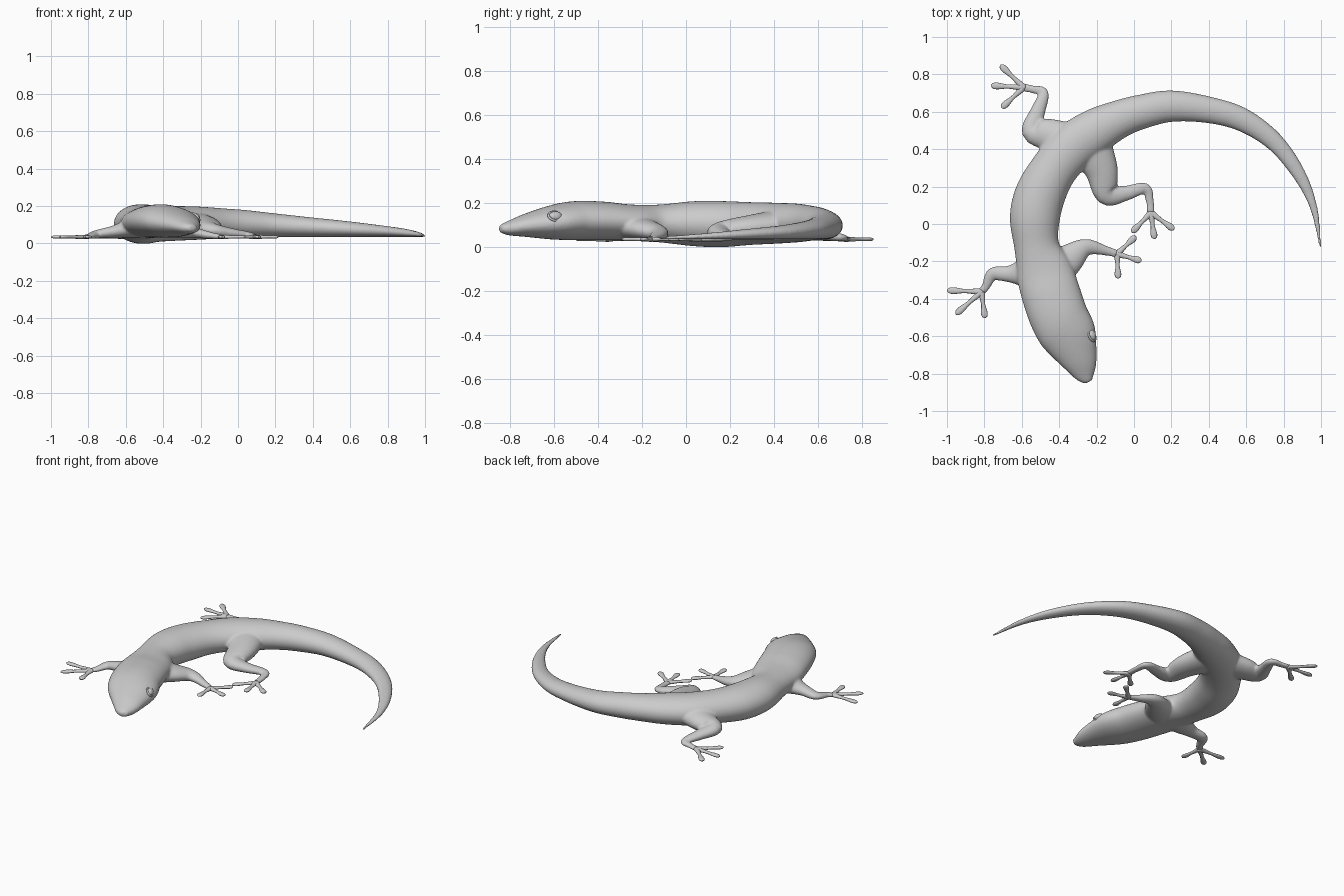
import bpy, bmesh, math
from mathutils import Vector

if "Cube" in bpy.data.objects:
    bpy.data.objects.remove(bpy.data.objects["Cube"])


def spline(pts, n):
    """Catmull-Rom resampling of (x, y, half width, z low, z high) sections."""
    P = [Vector(p) for p in pts]
    P = [P[0] * 2 - P[1]] + P + [P[-1] * 2 - P[-2]]
    out = []
    for i in range(1, len(P) - 2):
        a, b, c, d = P[i - 1:i + 3]
        for k in range(n):
            t = k / n
            out.append(0.5 * (b * 2 + (c - a) * t + (a * 2 - b * 5 + c * 4 - d) * t ** 2
                              + (b * 3 - a - c * 3 + d) * t ** 3))
    return out + [P[-2]]


def loft(bm, pts, n=5, sides=24):
    """Closed tube of upright elliptical sections along a path in plan."""
    S = spline(pts, n)
    rings = []
    for i, s in enumerate(S):
        a, b = S[max(i - 1, 0)], S[min(i + 1, len(S) - 1)]
        d = Vector((b[0] - a[0], b[1] - a[1])).normalized()
        w, zc, h = max(s[2], .002), (s[3] + s[4]) / 2, max((s[4] - s[3]) / 2, .002)
        ring = []
        for k in range(sides):
            t = 2 * math.pi * k / sides
            u = w * math.cos(t)
            ring.append(bm.verts.new((s[0] - d.y * u, s[1] + d.x * u, zc + h * math.sin(t))))
        rings.append(ring)
    for r, q in zip(rings, rings[1:]):
        for k in range(sides):
            j = (k + 1) % sides
            bm.faces.new((r[k], r[j], q[j], q[k]))
    bm.faces.new(rings[0][::-1])
    bm.faces.new(rings[-1])


def finish(bm, name):
    bmesh.ops.recalc_face_normals(bm, faces=bm.faces)
    me = bpy.data.meshes.new(name)
    bm.to_mesh(me)
    bm.free()
    for p in me.polygons:
        p.use_smooth = True
    ob = bpy.data.objects.new(name, me)
    bpy.context.collection.objects.link(ob)
    return ob


# head, trunk and tail sections
spine = [
    (-.243, -.845, .022, .065, .098), (-.262, -.805, .058, .052, .118),
    (-.29, -.73, .097, .045, .15), (-.345, -.605, .148, .033, .19),
    (-.40, -.50, .156, .03, .208), (-.445, -.37, .157, .03, .205),
    (-.48, -.25, .15, .028, .192), (-.52, -.12, .12, .02, .192),
    (-.53, .03, .134, .003, .207), (-.50, .16, .135, -.002, .208),
    (-.43, .29, .125, .008, .203), (-.33, .41, .128, .014, .2),
    (-.20, .50, .12, .02, .196), (-.08, .56, .102, .027, .187),
    (.04, .60, .092, .03, .178), (.20, .63, .084, .033, .16),
    (.40, .61, .071, .034, .138), (.58, .557, .063, .034, .119),
    (.75, .44, .05, .034, .098), (.88, .27, .037, .034, .08),
    (.96, .09, .021, .034, .062), (.998, -.125, .007, .034, .046)]

# legs from the body out to the palm
legs = {
    "front_right": [(-.44, -.26, .11, .03, .16), (-.35, -.19, .085, .03, .13),
                    (-.255, -.125, .047, .03, .095), (-.15, -.143, .026, .024, .062),
                    (-.09, -.16, .022, .022, .048)],
    "front_left": [(-.50, -.24, .12, .03, .16), (-.59, -.26, .08, .03, .13),
                   (-.67, -.267, .045, .03, .095), (-.755, -.268, .036, .026, .072),
                   (-.79, -.33, .024, .024, .055), (-.815, -.362, .022, .022, .048)],
    "rear_left": [(-.33, .42, .12, .03, .17), (-.46, .475, .09, .03, .14),
                  (-.545, .50, .058, .03, .11), (-.515, .60, .041, .028, .085),
                  (-.483, .70, .028, .025, .062), (-.54, .72, .022, .023, .05),
                  (-.59, .73, .022, .022, .048)],
    "rear_right": [(-.24, .43, .12, .03, .17), (-.175, .29, .09, .03, .145),
                   (-.145, .16, .062, .03, .115), (-.05, .163, .042, .028, .085),
                   (.06, .19, .03, .025, .062), (.085, .12, .022, .023, .05),
                   (.09, .06, .022, .022, .048)]}

# toe tips of each foot
toes = {
    "front_right": [(.01, -.065), (.04, -.198), (-.085, -.292)],
    "front_left": [(-1.0, -.355), (-.953, -.483), (-.797, -.503)],
    "rear_left": [(-.715, .85), (-.765, .74), (-.708, .62)],
    "rear_right": [(-.012, -.045), (.11, -.08), (.215, -.03)]}

# body fused with the legs
bm = bmesh.new()
loft(bm, spine, 6, 40)
for pts in legs.values():
    loft(bm, pts)
body = finish(bm, "body")
rm = body.modifiers.new("fuse", "REMESH")
rm.mode = "VOXEL"
rm.voxel_size = .007
rm.use_smooth_shade = True
sm = body.modifiers.new("soften", "SMOOTH")
sm.factor = .5
sm.iterations = 9

# feet with splayed, pad-tipped toes
for name, tips in toes.items():
    bm = bmesh.new()
    px, py = legs[name][-1][:2]
    for tx, ty in tips:
        loft(bm, [(px + (tx - px) * t, py + (ty - py) * t, w, .034 - h, .034 + h)
                  for t, w, h in ((-.05, .02, .012), (.25, .014, .01), (.5, .011, .008),
                                  (.8, .018, .009), (.94, .014, .007), (1, .003, .003))], 4, 14)
    finish(bm, name + "_foot")

# eyes with lid rims, set on either side of the head axis
axis = Vector((.40, -.916, 0))
for side, loc in (("left", (-.408, -.672, .139)), ("right", (-.226, -.593, .139))):
    s = -1 if side == "left" else 1
    out = Vector((.916 * s, .40 * s, .75)).normalized()
    fwd = (axis - out * axis.dot(out)).normalized()
    up = out.cross(fwd)
    bm = bmesh.new()
    bmesh.ops.create_uvsphere(bm, u_segments=24, v_segments=14, radius=1)
    for v in bm.verts:
        v.co = Vector(loc) + fwd * v.co.x * .032 + up * v.co.y * .023 + out * v.co.z * .02
    finish(bm, side + "_eye")
    bm = bmesh.new()
    grid = [[bm.verts.new(Vector(loc)
             + fwd * math.cos(a) * (.035 + .005 * math.cos(b))
             + up * math.sin(a) * (.026 + .005 * math.cos(b))
             + out * .006 * math.sin(b))
             for b in [math.tau * j / 8 for j in range(8)]]
            for a in [math.tau * i / 28 for i in range(28)]]
    for i in range(28):
        for j in range(8):
            bm.faces.new((grid[i][j], grid[(i + 1) % 28][j],
                          grid[(i + 1) % 28][(j + 1) % 8], grid[i][(j + 1) % 8]))
    finish(bm, side + "_eyelid")
